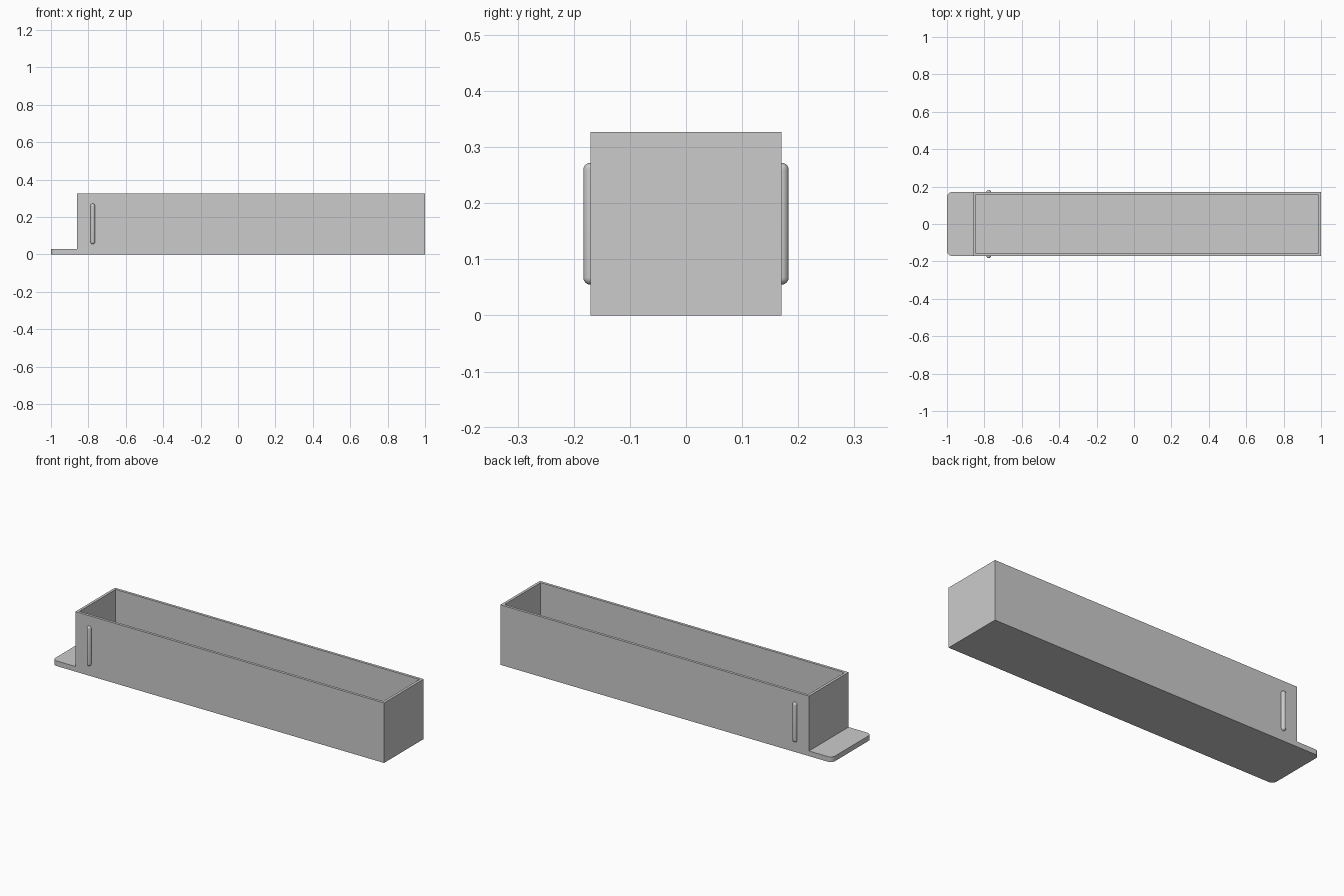
import bpy, bmesh, math
from mathutils import Matrix, Vector

if "Cube" in bpy.data.objects:
    bpy.data.objects.remove(bpy.data.objects["Cube"])

X0, X1, HALF_Y, TOP = -0.861, 1.0, 0.1705, 0.327
WALL, FLOOR = 0.0145, 0.016
TAB_X, TAB_H, TAB_R = -1.0, 0.028, 0.027
RIB_X, RIB_R, RIB_Z0, RIB_Z1 = -0.777, 0.0125, 0.055, 0.272

grey = bpy.data.materials.new("plain grey")
grey.diffuse_color = (0.6, 0.6, 0.6, 1)
grey.use_nodes = True
grey.node_tree.nodes["Principled BSDF"].inputs["Base Color"].default_value = grey.diffuse_color


def finish(bm, name):
    bmesh.ops.recalc_face_normals(bm, faces=bm.faces)
    mesh = bpy.data.meshes.new(name)
    bm.to_mesh(mesh)
    bm.free()
    mesh.materials.append(grey)
    obj = bpy.data.objects.new(name, mesh)
    bpy.context.collection.objects.link(obj)
    return obj


# Open tray: box with the top inset and pushed down to the floor
bm = bmesh.new()
bmesh.ops.create_cube(bm, size=1, matrix=Matrix.Translation(((X0 + X1) / 2, 0, TOP / 2))
                      @ Matrix.Diagonal((X1 - X0, 2 * HALF_Y, TOP, 1)))
top = max(bm.faces, key=lambda f: f.calc_center_median().z)
bmesh.ops.inset_region(bm, faces=[top], thickness=WALL, use_even_offset=True)
floor = bmesh.ops.extrude_discrete_faces(bm, faces=[top])["faces"][0]
bmesh.ops.translate(bm, verts=floor.verts, vec=(0, 0, FLOOR - TOP))
finish(bm, "tray")

# Pull tab with two rounded outer corners
outline = [(X0, -HALF_Y), (X0, HALF_Y)]
for side, start in ((1, 90), (-1, 180)):
    for i in range(9):
        a = math.radians(start + 90 * i / 8)
        outline.append((TAB_X + TAB_R + TAB_R * math.cos(a),
                        side * (HALF_Y - TAB_R) + TAB_R * math.sin(a)))
bm = bmesh.new()
base = bm.faces.new([bm.verts.new((x, y, 0)) for x, y in outline])
ext = bmesh.ops.extrude_face_region(bm, geom=[base], use_keep_orig=True)
bmesh.ops.translate(bm, vec=(0, 0, TAB_H),
                    verts=[v for v in ext["geom"] if isinstance(v, bmesh.types.BMVert)])
tab = finish(bm, "pull_tab")

# Round-ended ribs on both long sides, half sunk in the walls
for side, name in ((-1, "front_rib"), (1, "back_rib")):
    bm = bmesh.new()
    bmesh.ops.create_uvsphere(bm, u_segments=24, v_segments=12, radius=RIB_R)
    # split the sphere at its equator into a capsule
    ring = [e for e in bm.edges if all(abs(v.co.z) < 1e-5 for v in e.verts)]
    bmesh.ops.split_edges(bm, edges=ring)
    for f in list(bm.faces):
        up = f.calc_center_median().z > 0
        for v in f.verts:
            v.tag = up
    for v in bm.verts:
        v.co.z += (RIB_Z1 - RIB_R) if v.tag else (RIB_Z0 + RIB_R)
        v.co += Vector((RIB_X, side * HALF_Y, 0))
    bmesh.ops.bridge_loops(bm, edges=[e for e in bm.edges if e.is_boundary])
    rib = finish(bm, name)
    for o in bpy.context.selected_objects:
        o.select_set(False)
    rib.select_set(True)
    bpy.context.view_layer.objects.active = rib
    bpy.ops.object.shade_smooth_by_angle(angle=math.radians(40))
